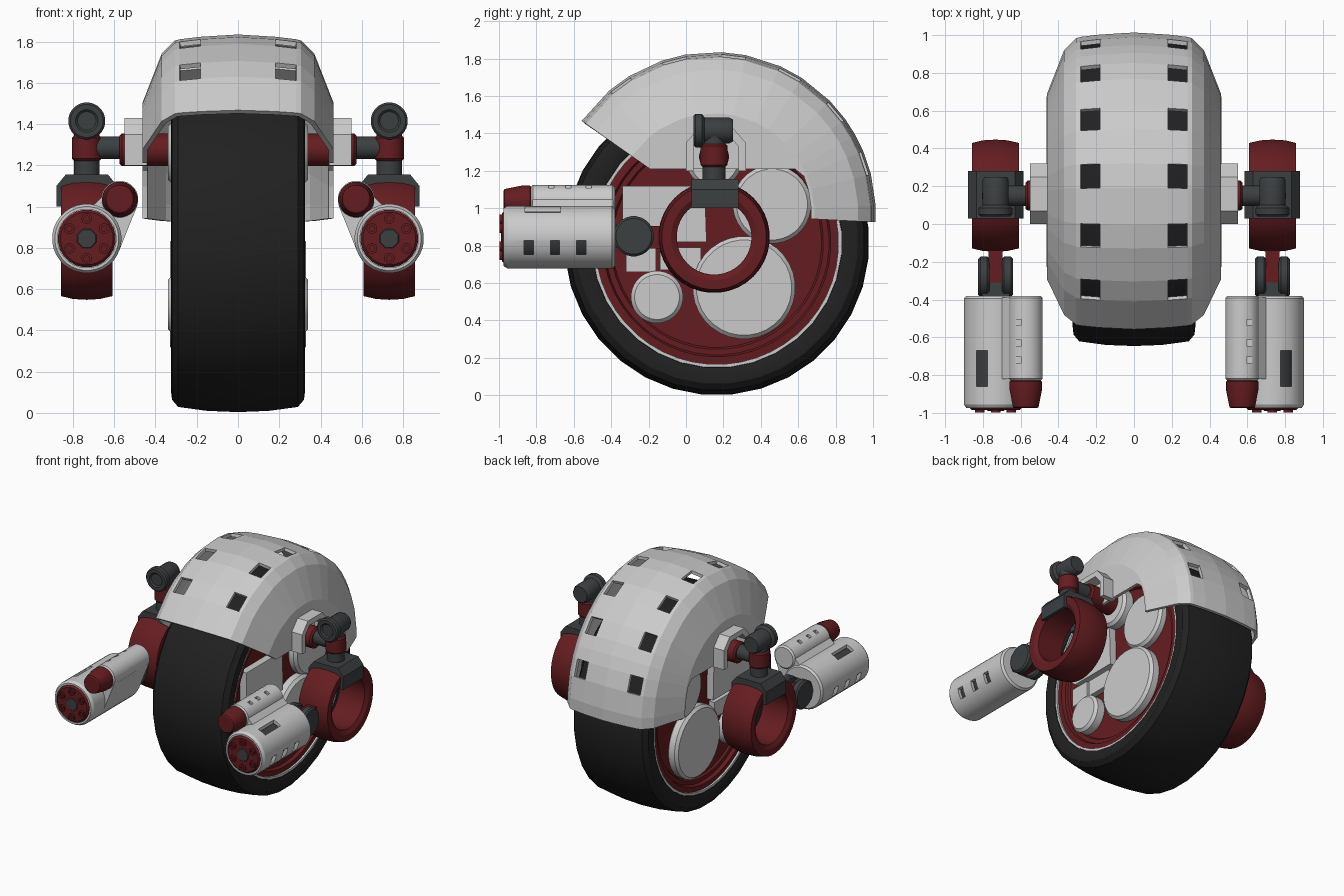
import bpy, bmesh
from math import sin, cos, pi, radians
from mathutils import Vector

if "Cube" in bpy.data.objects:
    bpy.data.objects.remove(bpy.data.objects["Cube"])


def material(name, col):
    m = bpy.data.materials.new(name)
    m.diffuse_color = (*col, 1)
    m.use_nodes = True
    m.node_tree.nodes["Principled BSDF"].inputs["Base Color"].default_value = m.diffuse_color
    return m


RED = material("dark_red", (0.13, 0.012, 0.015))
BLACK = material("rubber", (0.015, 0.015, 0.015))
DARK = material("gunmetal", (0.045, 0.05, 0.053))


def finish(bm, name, mat=None, mirror=True, smooth=True):
    bmesh.ops.recalc_face_normals(bm, faces=bm.faces)
    me = bpy.data.meshes.new(name)
    bm.to_mesh(me)
    bm.free()
    ob = bpy.data.objects.new(name, me)
    bpy.context.collection.objects.link(ob)
    if mat:
        me.materials.append(mat)
    bpy.ops.object.select_all(action='DESELECT')
    bpy.context.view_layer.objects.active = ob
    ob.select_set(True)
    if smooth:
        bpy.ops.object.shade_smooth_by_angle(angle=radians(30))
    if mirror:
        ob.modifiers.new("mirror", 'MIRROR')
    return ob


def lathe(name, axis, centre, profile, mat=None, segs=24, ring=False, mirror=True):
    """Spin (position, radius) points round a world axis; centre gives the other two coordinates."""
    bm = bmesh.new()
    a = "xyz".index(axis)
    u, v = [i for i in range(3) if i != a]

    def vert(p, r, t):
        co = [0, 0, 0]
        co[a], co[u], co[v] = p, centre[0] + r * cos(t), centre[1] + r * sin(t)
        return bm.verts.new(co)

    rows = []
    for p, r in profile:
        if r == 0:
            rows.append([vert(p, 0, 0)] * segs)
        else:
            rows.append([vert(p, r, 2 * pi * (i + 0.5) / segs) for i in range(segs)])
    pairs = list(zip(rows, rows[1:])) + ([(rows[-1], rows[0])] if ring else [])
    for r0, r1 in pairs:
        for i in range(segs):
            j = (i + 1) % segs
            quad = list(dict.fromkeys((r0[i], r0[j], r1[j], r1[i])))
            if len(quad) > 2:
                bm.faces.new(quad)
    return finish(bm, name, mat, mirror)


def rod(name, axis, centre, p0, p1, r, mat=None, bevel=0.012, segs=24):
    """Closed cylinder with chamfered ends."""
    return lathe(name, axis, centre, [(p0, 0), (p0, r - bevel), (p0 + bevel, r), (p1 - bevel, r),
                                      (p1, r - bevel), (p1, 0)], mat, segs)


def prism(name, axis, pts, a0, a1, mat=None):
    """Extrude a 2D outline along an axis."""
    bm = bmesh.new()
    a = "xyz".index(axis)

    def co(p, d):
        q = list(p)
        q.insert(a, d)
        return q

    face = bm.faces.new([bm.verts.new(co(p, a0)) for p in pts])
    new = bmesh.ops.extrude_face_region(bm, geom=[face])["geom"]
    shift = Vector(co((0, 0), a1 - a0))
    bmesh.ops.translate(bm, vec=shift, verts=[g for g in new if isinstance(g, bmesh.types.BMVert)])
    return finish(bm, name, mat, smooth=False)


def rect(u0, v0, u1, v1):
    return [(u0, v0), (u1, v0), (u1, v1), (u0, v1)]


# Wheel: tyre, pale rim ring, stepped red hub
WC = (0.165, 0.815)
half = [(0.28, 0.66), (0.31, 0.67), (0.325, 0.71), (0.32, 0.755), (0.29, 0.79), (0.15, 0.809)]
tyre = half + [(0, 0.815)] + [(-x, r) for x, r in reversed(half)]
lathe("tyre", 'x', WC, tyre, BLACK, 32, mirror=False)
lathe("rim_ring", 'x', WC, [(0.24, 0.685), (0.305, 0.685), (0.305, 0.65), (0.24, 0.65)],
      None, 48, ring=True)
lathe("hub", 'x', WC, [(0.29, 0.66), (0.295, 0.61), (0.27, 0.60), (0.27, 0.57), (0.255, 0.56), (0.255, 0)], RED, 48)

# Wheel-side covers
for n, c, r, x in [("large", (0.31, 0.575), 0.275, 0.33), ("small", (-0.155, 0.525), 0.14, 0.34),
                   ("upper", (0.46, 1.02), 0.21, 0.32), ("axle", (0.15, 1.26), 0.15, 0.34)]:
    rod(n + "_hub_cover", 'x', c, 0.24, x, r, None, 0.02, 32)
prism("hub_plate", 'x', [(-0.34, 0.88), (-0.34, 1.12), (0.1, 1.12), (0.11, 0.82), (-0.28, 0.82)], 0.24, 0.31)
prism("hub_block_front", 'x', rect(-0.32, 0.66, -0.16, 0.8), 0.24, 0.30)
prism("hub_block_rear", 'x', rect(-0.14, 0.67, 0.08, 0.79), 0.24, 0.30)

# Fender: partial lathe with two rows of windows
windows = [18.5 + 21.5 * k for k in range(6)]
angles = sorted([-3, 3, 29, 145] + [w + s for w in windows for s in (-4.3, 4.3)])
side = [(0.45, 0), (0.45, 0.535), (0.36, 0.765), (0.30, 0.825), (0.28, 0.83), (0.18, 0.842)]
section = side + [(0, 0.853)] + [(-x, r) for x, r in reversed(side)]
bm = bmesh.new()
grid = []
for a in angles:
    t = radians(a)
    inner = min(0.52, 0.24 / sin(t)) if t > 0 else 0.52
    grid.append([bm.verts.new((x, 0.15 + (r or inner) * cos(t), 0.97 + (r or inner) * sin(t)))
                 for x, r in section])
for i in range(len(angles) - 1):
    window = any(abs((angles[i] + angles[i + 1]) / 2 - w) < 0.1 for w in windows)
    for j in range(len(section) - 1):
        mid = abs(section[j][0] + section[j + 1][0]) / 2
        if not (window and 0.2 < mid < 0.26):
            bm.faces.new((grid[i][j], grid[i][j + 1], grid[i + 1][j + 1], grid[i + 1][j]))
fender = finish(bm, "fender", None, mirror=False, smooth=False)
sol = fender.modifiers.new("thickness", 'SOLIDIFY')
sol.thickness, sol.offset = 0.024, 0

# Shoulder bracket, axle and joint
prism("shoulder_bracket", 'x', [(0, 1.2), (0, 1.35), (0.07, 1.43), (0.25, 1.43), (0.32, 1.35), (0.32, 1.2),
                                (0.28, 1.2), (0.28, 1.33), (0.23, 1.39), (0.09, 1.39), (0.04, 1.33), (0.04, 1.2)],
      0.44, 0.55)
rod("shoulder_axle", 'x', (0.15, 1.275), 0.25, 0.575, 0.08, RED)
rod("shoulder_arm", 'x', (0.15, 1.285), 0.56, 0.72, 0.055, DARK)
AX = 0.733
rod("shoulder_joint", 'z', (AX, 0.15), 1.22, 1.345, 0.073, RED)
rod("shoulder_neck", 'z', (AX, 0.15), 1.13, 1.40, 0.062, DARK)
lathe("shoulder_motor", 'y', (AX, 1.415), [(0.05, 0), (0.05, 0.045), (0.04, 0.055), (0.04, 0.08), (0.05, 0.09),
      (0.085, 0.09), (0.1, 0.07), (0.23, 0.07), (0.25, 0.06), (0.25, 0)], DARK)

# Ring-shaped upper arm with its saddle
prism("ring_saddle", 'y', [(0.585, 1.0), (0.585, 1.1), (0.63, 1.155), (0.835, 1.155), (0.88, 1.1), (0.88, 1.0),
                           (0.855, 1.0), (0.855, 1.06), (0.61, 1.06), (0.61, 1.0)], 0.03, 0.28, DARK)
lathe("arm_ring", 'x', (0.15, 0.845), [(0.608, 0.28), (0.67, 0.294), (AX, 0.298), (0.80, 0.294), (0.858, 0.28),
      (0.858, 0.23), (0.84, 0.2), (0.626, 0.2), (0.608, 0.23)], RED, 36, ring=True)

# Elbow
prism("elbow_link", 'x', rect(-0.36, 0.785, -0.12, 0.905), 0.695, 0.77, RED)
for n, x in (("inner", 0.64), ("outer", 0.765)):
    rod("elbow_disc_" + n, 'x', (-0.28, 0.85), x, x + 0.06, 0.108, DARK)
prism("elbow_mount", 'x', rect(-0.39, 0.79, -0.31, 0.91), 0.66, 0.805, DARK)

# Gun: slotted shell, side tube and the web between them
GC, TC = (AX, 0.845), (0.573, 1.035)
shell = lathe("gun_shell", 'y', GC, [(-0.38, 0), (-0.38, 0.155), (-0.395, 0.168), (-0.955, 0.168), (-0.975, 0.155),
              (-0.975, 0.142), (-0.42, 0.142), (-0.42, 0)], None, 32)
tube = rod("gun_tube", 'y', TC, -0.83, -0.38, 0.09)
prism("gun_web", 'y', [(0.577, 0.783), (0.489, 1.002), (0.627, 1.08), (0.70, 1.008), (0.62, 0.9)], -0.82, -0.39)

bm = bmesh.new()
slots = [((0.88, y, 0.79), (0.12, 0.05, 0.075)) for y in (-0.84, -0.70, -0.56)]
slots += [((0.805, -0.765, 0.99), (0.06, 0.19, 0.12))]
slots += [((0.61, y, 1.12), (0.03, 0.03, 0.04)) for y in (-0.72, -0.63, -0.52)]
for loc, size in slots:
    vs = bmesh.ops.create_cube(bm, size=1)["verts"]
    bmesh.ops.scale(bm, vec=size, verts=vs)
    bmesh.ops.translate(bm, vec=loc, verts=vs)
cutter = finish(bm, "slot_cutter", mirror=False, smooth=False)
cutter.hide_render = True
for ob in (shell, tube):
    b = ob.modifiers.new("slots", 'BOOLEAN')
    b.operation, b.object, b.solver = 'DIFFERENCE', cutter, 'EXACT'
    bpy.context.view_layer.objects.active = ob
    bpy.ops.object.modifier_move_to_index(modifier="slots", index=0)
    bpy.ops.object.modifier_apply(modifier="slots")
bpy.data.objects.remove(cutter)

# Gun internals and muzzles
rod("gun_core", 'y', GC, -0.94, -0.41, 0.125, DARK)
rod("gun_face", 'y', GC, -0.985, -0.92, 0.14, RED)
for k in range(6):
    t = radians(30 + 60 * k)
    c = (GC[0] + 0.097 * cos(t), GC[1] + 0.097 * sin(t))
    lathe("muzzle_%d" % k, 'y', c, [(-0.98, 0.026), (-0.998, 0.026), (-0.998, 0.013), (-0.98, 0.013)],
          RED, 12, ring=True)
rod("gun_face_centre", 'y', GC, -0.99, -0.97, 0.05, DARK, 0.004, 8)
lathe("tube_muzzle", 'y', TC, [(-0.82, 0), (-0.82, 0.075), (-0.835, 0.086), (-0.88, 0.086), (-0.97, 0.068),
      (-0.975, 0.06), (-0.975, 0)], RED)
